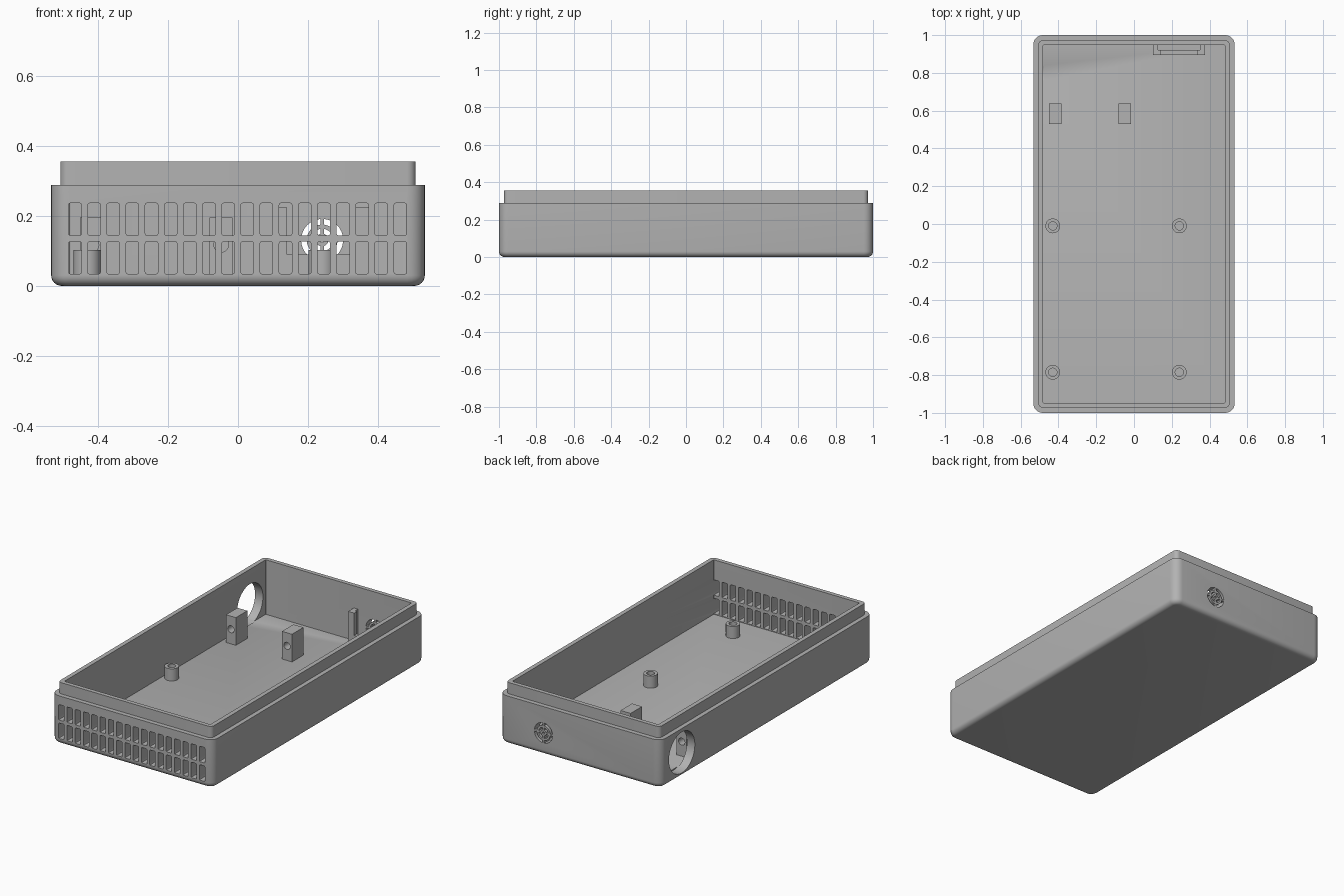
import bpy, bmesh
from math import pi, sin, cos
from mathutils import Matrix

if "Cube" in bpy.data.objects:
    bpy.data.objects.remove(bpy.data.objects["Cube"])

grey = bpy.data.materials.new("plain grey")
grey.use_nodes = True
grey.diffuse_color = (0.45, 0.45, 0.45, 1)
grey.node_tree.nodes["Principled BSDF"].inputs["Base Color"].default_value = grey.diffuse_color

FLOOR = 0.03
FACE_Y = Matrix.Rotation(pi / 2, 4, "X")    # local z points to -y, local y to z
FACE_X = Matrix.Rotation(-pi / 2, 4, "Y")   # local z points to -x, local x to z


def rounded_rect(hx, hy, r, seg=6):
    pts = []
    for q, (sx, sy) in enumerate([(1, 1), (-1, 1), (-1, -1), (1, -1)]):
        for i in range(seg + 1):
            a = (q + i / seg) * pi / 2
            pts.append((sx * (hx - r) + r * cos(a), sy * (hy - r) + r * sin(a)))
    return pts


def circle(r, n=32):
    return [(r * cos(2 * pi * i / n), r * sin(2 * pi * i / n)) for i in range(n)]


def rect(x0, x1, y0, y1):
    return [(x0, y0), (x1, y0), (x1, y1), (x0, y1)]


def loft(bm, levels, matrix=Matrix()):
    """Skin a closed solid through (outline, z) levels."""
    rings = [[bm.verts.new(matrix @ Matrix.Translation((x, y, z)).translation)
              for x, y in outline] for outline, z in levels]
    for a, b in zip(rings, rings[1:]):
        for i in range(len(a)):
            j = (i + 1) % len(a)
            bm.faces.new((a[i], a[j], b[j], b[i]))
    bm.faces.new(rings[0][::-1])
    bm.faces.new(rings[-1])


def prism(bm, outline, z0, z1, matrix=Matrix()):
    loft(bm, [(outline, z0), (outline, z1)], matrix)


def finish(name, bm):
    bmesh.ops.recalc_face_normals(bm, faces=bm.faces)
    mesh = bpy.data.meshes.new(name)
    bm.to_mesh(mesh)
    bm.free()
    mesh.materials.append(grey)
    ob = bpy.data.objects.new(name, mesh)
    bpy.context.collection.objects.link(ob)
    return ob


def activate(ob):
    bpy.ops.object.select_all(action="DESELECT")
    ob.select_set(True)
    bpy.context.view_layer.objects.active = ob


def cut(ob, cutter):
    cutter.hide_render = True
    mod = ob.modifiers.new("cut", "BOOLEAN")
    mod.operation, mod.solver, mod.object = "DIFFERENCE", "EXACT", cutter
    activate(ob)
    bpy.ops.object.modifier_apply(modifier=mod.name)
    bpy.data.objects.remove(cutter)


def smooth(ob):
    activate(ob)
    bpy.ops.object.shade_smooth_by_angle(angle=pi / 6)


# Tray: rounded bottom, outer wall, stepped lip, cavity
hx, hy, fillet = 0.533, 1.0, 0.03
levels = []
for i in range(7):
    a = i / 6 * pi / 2
    d = fillet * (1 - sin(a))
    levels.append((rounded_rect(hx - d, hy - d, 0.05 - d), fillet * (1 - cos(a))))
levels += [(rounded_rect(hx, hy, 0.05), 0.288),
           (rounded_rect(0.507, 0.973, 0.025), 0.288),
           (rounded_rect(0.507, 0.973, 0.025), 0.355),
           (rounded_rect(0.481, 0.948, 0.004), 0.355),
           (rounded_rect(0.481, 0.948, 0.004), FLOOR)]
bm = bmesh.new()
loft(bm, levels)
tray = finish("tray", bm)

# Openings: front vents, side port, speaker grille
bm = bmesh.new()
slot = rounded_rect(0.018, 0.046, 0.005, 2)
for row_z in (0.08, 0.19):
    for i in range(18):
        x = -0.465 + i * 0.0546
        prism(bm, slot, 0.93, 1.05, Matrix.Translation((x, 0, row_z)) @ FACE_Y)
prism(bm, circle(0.122, 48), 0.476, 0.6, Matrix.Translation((0, 0.8, 0.145)) @ FACE_X)
at_grille = Matrix.Translation((0.24, 0, 0.131)) @ FACE_Y
for r0, r1 in ((0.044, 0.06), (0.018, 0.032)):
    gap = 0.005
    for q in range(4):
        def arc(r):
            a0, a1 = q * pi / 2 + gap / r, (q + 1) * pi / 2 - gap / r
            return [(r * cos(a0 + (a1 - a0) * k / 8), r * sin(a0 + (a1 - a0) * k / 8))
                    for k in range(9)]
        prism(bm, arc(r1) + arc(r0)[::-1], -1.05, -0.94, at_grille)
prism(bm, circle(0.007, 12), -1.05, -0.94, at_grille)
cut(tray, finish("opening_cutter", bm))
smooth(tray)

# Hollow screw posts
for i, (x, y) in enumerate([(-0.43, -0.01), (0.24, -0.01), (-0.43, -0.785), (0.24, -0.785)]):
    bm = bmesh.new()
    outer, inner = circle(0.039), circle(0.022)
    loft(bm, [(outer, FLOOR - 0.005), (outer, 0.102), (inner, 0.102), (inner, FLOOR + 0.001)],
         Matrix.Translation((x, y, 0)))
    smooth(finish(f"screw_post_{i + 1}", bm))

# Drilled mounting blocks
for side, x in (("right", -0.418), ("middle", -0.048)):
    bm = bmesh.new()
    prism(bm, rect(x - 0.033, x + 0.033, 0.53, 0.638), FLOOR - 0.005, 0.195)
    block = finish(f"mounting_block_{side}", bm)
    bm = bmesh.new()
    prism(bm, circle(0.021, 24), -0.7, -0.5, Matrix.Translation((x, 0, 0.117)) @ FACE_Y)
    cut(block, finish("block_cutter", bm))
    smooth(block)

# Speaker holder: two grooved arms joined by a sill
mid = 0.238
for side, s in (("left", 1), ("right", -1)):
    bm = bmesh.new()
    profile = [(0.098, 0.895), (0.138, 0.895), (0.138, 0.95),
               (0.111, 0.95), (0.111, 0.92), (0.098, 0.92)]
    prism(bm, [(mid + s * x, y) for x, y in profile], FLOOR - 0.005, 0.223)
    finish(f"speaker_holder_arm_{side}", bm)
bm = bmesh.new()
prism(bm, rect(mid - 0.098, mid + 0.098, 0.895, 0.92), FLOOR - 0.005, 0.09)
finish("speaker_holder_sill", bm)
